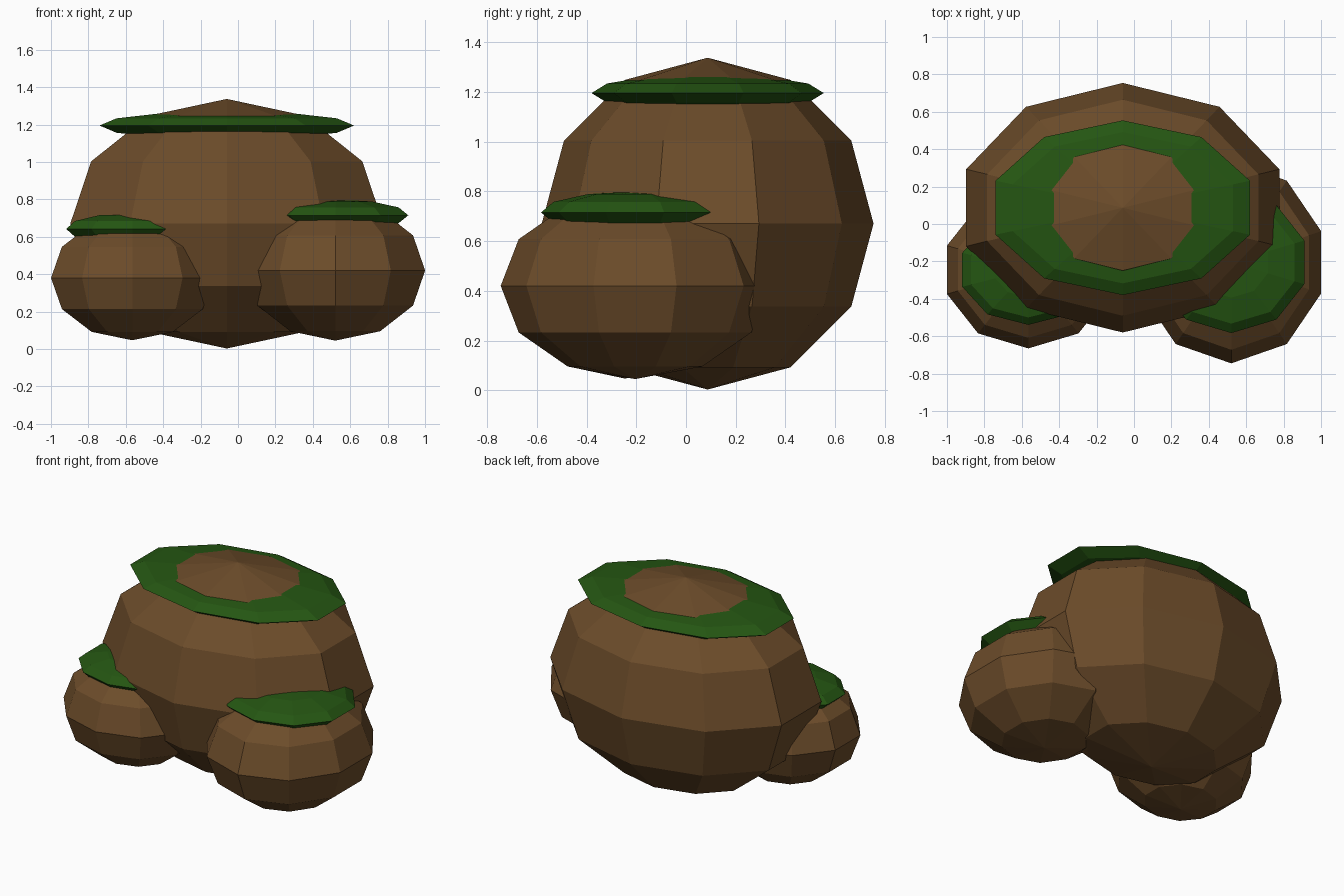
import bpy, bmesh
from mathutils import Matrix, Vector

if "Cube" in bpy.data.objects:
    bpy.data.objects.remove(bpy.data.objects["Cube"])


def material(name, colour):
    m = bpy.data.materials.new(name)
    m.diffuse_color = (*colour, 1)
    m.use_nodes = True
    m.node_tree.nodes["Principled BSDF"].inputs["Base Color"].default_value = m.diffuse_color
    return m


brown = material("earth brown", (0.150, 0.072, 0.023))
green = material("moss green", (0.018, 0.092, 0.006))


def faceted_ball(name, centre, radii, mat):
    """Ten-sided, flat-shaded ellipsoid with a vertex pointing along y."""
    bm = bmesh.new()
    bmesh.ops.create_uvsphere(bm, u_segments=10, v_segments=6, radius=1,
                              matrix=Matrix.LocRotScale(Vector(centre), None, Vector(radii)))
    mesh = bpy.data.meshes.new(name)
    bm.to_mesh(mesh)
    bm.free()
    mesh.materials.append(mat)
    bpy.context.collection.objects.link(bpy.data.objects.new(name, mesh))


# Each boulder: name, centre, radii, half thickness of its moss cap
boulders = [
    ("main", (-0.06, 0.087, 0.67), (0.88, 0.667, 0.667), 0.077),
    ("right", (0.52, -0.205, 0.42), (0.505, 0.54, 0.375), 0.085),
    ("left", (-0.565, -0.245, 0.38), (0.457, 0.42, 0.333), 0.085),
]

for name, (x, y, z), (rx, ry, rz), thick in boulders:
    faceted_ball(name + "_boulder", (x, y, z), (rx, ry, rz), brown)
    # Flat moss disc sunk into the top of the boulder
    faceted_ball(name + "_moss", (x, y, z + 0.787 * rz), (0.813 * rx, 0.7 * ry, thick), green)
